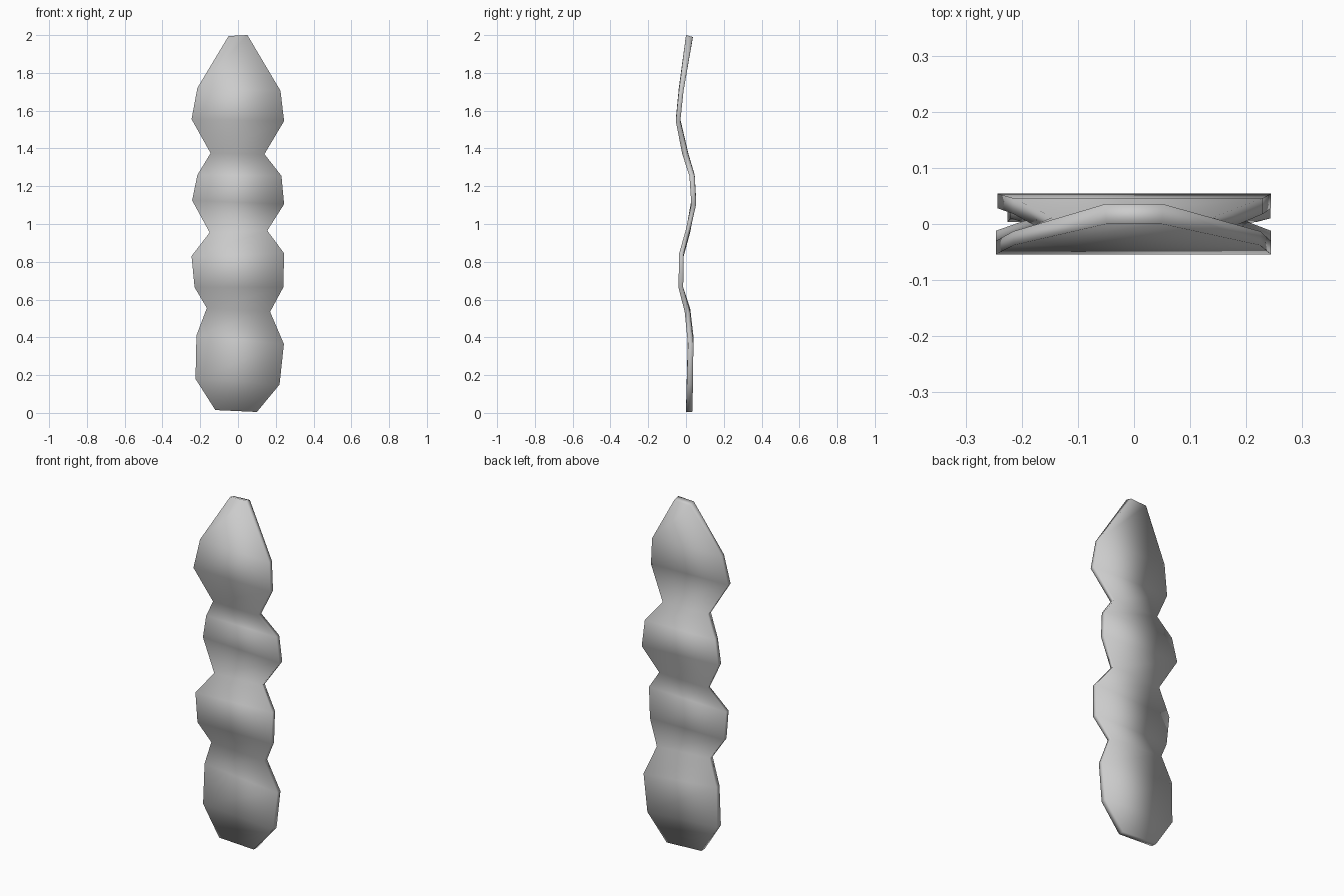
import bpy, bmesh

# Blade outline stations: left x, left z, right x, right z, front y, back y
stations = [
    (-0.12, 0.015, 0.10, 0.005, 0.00, 0.033),
    (-0.225, 0.18, 0.22, 0.15, 0.004, 0.037),
    (-0.22, 0.41, 0.243, 0.365, 0.01, 0.039),
    (-0.165, 0.555, 0.17, 0.535, -0.007, 0.022),
    (-0.23, 0.665, 0.24, 0.665, -0.04, -0.015),
    (-0.246, 0.83, 0.244, 0.845, -0.036, -0.012),
    (-0.15, 0.955, 0.155, 0.965, -0.002, 0.022),
    (-0.243, 1.125, 0.244, 1.105, 0.028, 0.054),
    (-0.215, 1.26, 0.23, 1.255, 0.018, 0.046),
    (-0.145, 1.375, 0.14, 1.37, -0.02, 0.012),
    (-0.246, 1.555, 0.244, 1.545, -0.054, -0.030),
    (-0.215, 1.72, 0.225, 1.705, -0.038, -0.013),
    (-0.05, 1.995, 0.05, 2.00, 0.00, 0.036),
]

# Wavy leaf blade: a four-corner loop at each station, bridged upwards
bm = bmesh.new()
loops = []
last = len(stations) - 1
for i, (lx, lz, rx, rz, front, back) in enumerate(stations):
    drop = 0.01 if i == last else 0
    loops.append([bm.verts.new(p) for p in (
        (lx, front, lz), (rx, front, rz),
        (rx, back, rz - drop), (lx, back, lz - drop))])
for a, b in zip(loops, loops[1:]):
    for k in range(4):
        n = (k + 1) % 4
        bm.faces.new((a[k], a[n], b[n], b[k]))
bm.faces.new(loops[0][::-1])
bm.faces.new(loops[-1])
bmesh.ops.recalc_face_normals(bm, faces=bm.faces)
for f in bm.faces:
    f.smooth = True

mesh = bpy.data.meshes.new("wavy_leaf")
bm.to_mesh(mesh)
bm.free()
leaf = bpy.data.objects.new("wavy_leaf", mesh)
bpy.context.collection.objects.link(leaf)
